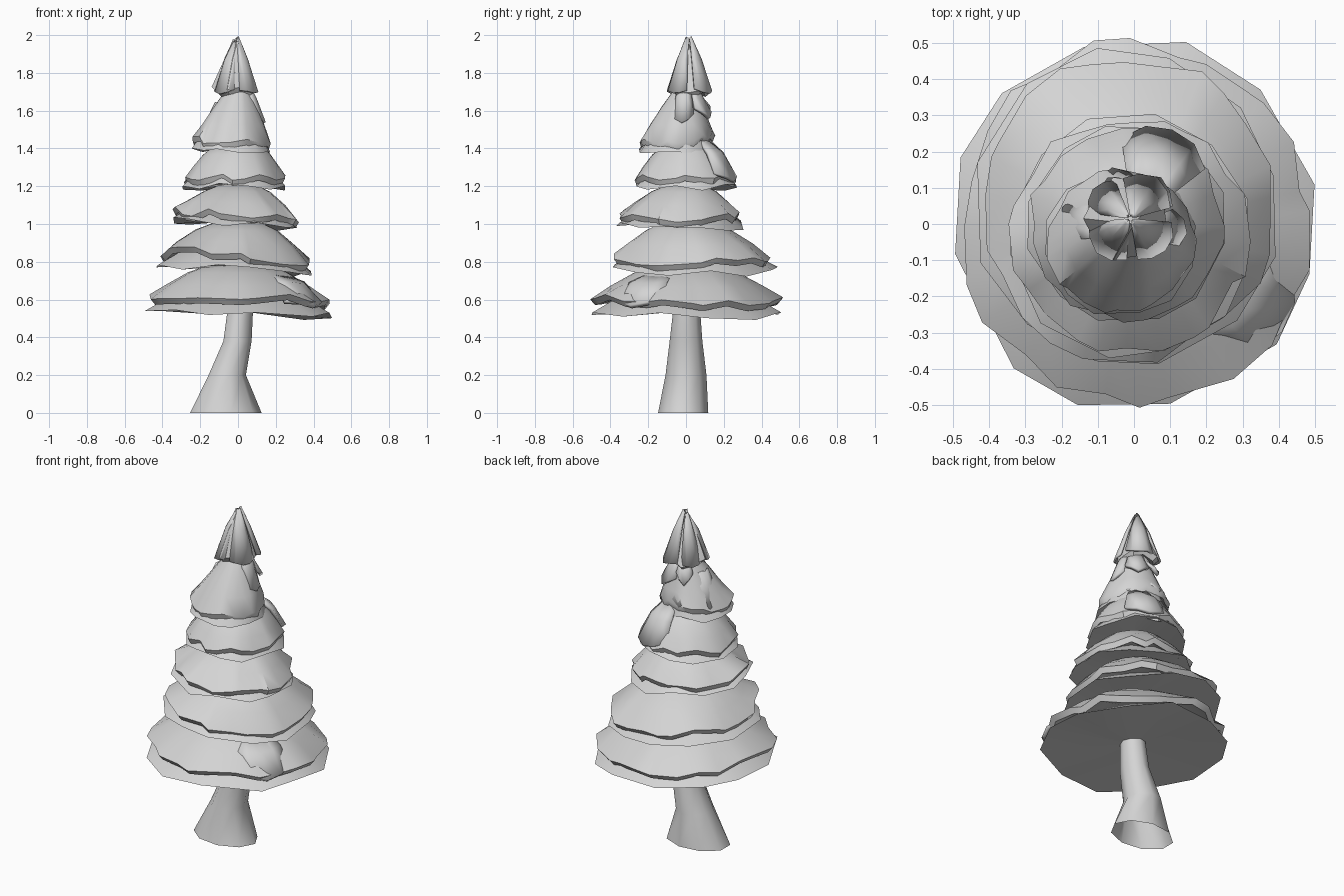
import bpy, bmesh, math, random
from math import sin, cos, tau, radians

cube = bpy.data.objects.get("Cube")
if cube:
    bpy.data.objects.remove(cube, do_unlink=True)

GREY = 0.66
mat = bpy.data.materials.new("plain grey")
mat.use_nodes = True
mat.diffuse_color = (GREY, GREY, GREY, 1)
mat.node_tree.nodes["Principled BSDF"].inputs["Base Color"].default_value = (GREY, GREY, GREY, 1)


def loft(name, rings, closed=True, first_cap=True, last_cap=True, angle=40):
    """Skin a list of equally long point rings into a shaded object."""
    bm = bmesh.new()
    loops = [[bm.verts.new(p) for p in ring] for ring in rings]
    n = len(loops[0])
    for a, b in zip(loops, loops[1:]):
        for i in range(n if closed else n - 1):
            j = (i + 1) % n
            bm.faces.new((a[i], a[j], b[j], b[i]))
    if first_cap:
        bm.faces.new(loops[0])
    if last_cap:
        bm.faces.new(loops[-1])
    bmesh.ops.recalc_face_normals(bm, faces=bm.faces)
    mesh = bpy.data.meshes.new(name)
    bm.to_mesh(mesh)
    bm.free()
    mesh.materials.append(mat)
    obj = bpy.data.objects.new(name, mesh)
    bpy.context.collection.objects.link(obj)
    bpy.ops.object.select_all(action="DESELECT")
    obj.select_set(True)
    bpy.context.view_layer.objects.active = obj
    bpy.ops.object.shade_smooth_by_angle(angle=radians(angle))
    return obj


def notch_height(a, notches):
    """Extra rim height where the snow edge is torn upward."""
    total = 0
    for centre, width, height in notches:
        d = abs((math.degrees(a) - centre + 180) % 360 - 180)
        total += height * max(0, 1 - d / width)
    return total


def skirt(name, t, rng):
    """Branch cone with an angular rim and a shallow hollow underside."""
    n = 12
    angles = [tau * (i + .5 + rng.uniform(-.2, .2)) / n for i in range(n)]
    reach = [rng.uniform(1, 1.06) for _ in angles]
    drop = [rng.uniform(-.022, .022) for _ in angles]
    top, rim, hollow = [], [], []
    for a, k, d in zip(angles, reach, drop):
        x, y = cos(a), sin(a)
        top.append((t["neck"] * x * .8, t["neck"] * y * .8, t["top"] - .03))
        rim.append((t["cx"] + t["rx"] * k * x, t["cy"] + t["ry"] * k * y,
                    t["base"] + d - t["tilt"] * x))
        hollow.append((.03 * x, .03 * y, t["base"] + .02))
    loft(name, [top, rim, hollow])


def snow(name, t, rng, notches):
    """Domed cap with a ragged thick lip, tucked in against the skirt."""
    n = 24
    angles = [tau * (i + rng.uniform(-.35, .35)) / n for i in range(n)]
    reach = [rng.uniform(.94, 1.03) for _ in angles]
    wave = [rng.uniform(-.025, .022) + notch_height(a, notches) for a in angles]
    rings = []
    for f in (0, .35, .7, 1):
        ring = []
        for a, k, w in zip(angles, reach, wave):
            k = 1 + (k - 1) * f
            w = w * f ** 4 - t["tilt"] * cos(a) * f * f
            rx = t["neck"] + (t["rx"] * k - t["neck"]) * f
            ry = t["neck"] + (t["ry"] * k - t["neck"]) * f
            ring.append((t["cx"] * f + rx * cos(a), t["cy"] * f + ry * sin(a),
                         t["top"] - (t["top"] - t["rim"]) * f ** t["bend"] + w))
        rings.append(ring)
    for inset, down in ((.95, .03), (.78, 0)):
        rings.append([(t["cx"] + (x - t["cx"]) * inset, t["cy"] + (y - t["cy"]) * inset, z - down)
                      for x, y, z in rings[3]])
    loft(name, rings)


def flap(name, start, end, profile, rng, thick=.02, centre=(0, 0), point=.03):
    """Slab of snow over an arc, with sunken sides and a pointed lower edge."""
    steps = 4
    rings = []
    for r, z in profile:
        lift = point if (r, z) == profile[-1] else 0
        ring = []
        for i in range(steps + 1):
            side = abs(2 * i / steps - 1)
            a = radians(start + (end - start) * i / steps)
            k = r * rng.uniform(.98, 1.03) * (1 - .1 * side * side) - lift * side * .4
            ring.append((centre[0] + k * cos(a), centre[1] + k * sin(a),
                         z + lift * side + rng.uniform(-.006, .006)))
        rings.append(ring)
    obj = loft(name, rings, closed=False, first_cap=False, last_cap=False)
    solid = obj.modifiers.new("thickness", "SOLIDIFY")
    solid.thickness = thick
    solid.offset = 0


# Leaning trunk with a flared foot, open underneath
trunk_rings = []
for cx, cy, rx, ry, z in ((-.07, -.015, .195, .135, 0), (-.06, 0, .102, .11, .2),
                          (-.005, 0, .077, .088, .38), (.015, .005, .067, .067, .6)):
    trunk_rings.append([(cx + rx * cos(tau * i / 9), cy + ry * sin(tau * i / 9), z)
                        for i in range(9)])
loft("trunk", trunk_rings, first_cap=False, angle=60)

# Five snowy tiers, lowest first
KEYS = ("cx", "cy", "rx", "ry", "base", "rim", "top", "neck", "tilt", "bend")
TIERS = (
    (0, 0, .485, .505, .52, .6, .785, .15, .01, 1.4),
    (-.02, .045, .41, .425, .76, .825, 1.01, .12, .026, 1.4),
    (-.01, -.03, .33, .33, .995, 1.05, 1.21, .09, .02, 1.4),
    (-.02, 0, .27, .265, 1.195, 1.245, 1.41, .13, 0, 1.3),
    (-.035, -.05, .205, .2, 1.395, 1.445, 1.71, .065, 0, 1.05),
)
NOTCHES = {0: ((295, 16, .03), (100, 15, .02)), 1: ((235, 35, .06),),
           4: ((75, 40, .04),)}
for index, values in enumerate(TIERS):
    tier = dict(zip(KEYS, values))
    rng = random.Random(index + 3)
    skirt(f"branches_{index + 1}", tier, rng)
    snow(f"snow_{index + 1}", tier, rng, NOTCHES.get(index, ()))

# Snow slabs lying close on the tiers
rng = random.Random(8)
flap("low_drape", -56, -16, ((.24, .735), (.4, .68), (.505, .56)), rng, .025)
flap("back_drape", 38, 98, ((.12, 1.44), (.2, 1.37), (.275, 1.23)), rng, .02)
for i, start in enumerate((10, 70, 125)):
    flap(f"middle_drape_{i + 1}", start, start + 58,
         ((.09, 1.64), (.135, 1.55), (.18, 1.44 + .02 * (i % 2))), rng,
         centre=(-.03, -.035), point=.05)
for i, (start, width) in enumerate(((-40, 60), (25, 70), (95, 50), (200, 45))):
    low = 1.53 + .03 * (i % 3)
    flap(f"upper_drape_{i + 1}", start, start + width,
         ((.06, 1.72), (.09, 1.66), (.14, low)), rng, point=.05)

# Folded tip: a cone wrapped in pointed leaves of uneven width
n = 10
tip = []
for f, z in ((.04, 1.97), (.5, 1.87), (1, 1.71), (.8, 1.685), (.3, 1.72)):
    ring = []
    for i in range(n):
        k = .12 * f * (1 if i % 2 else .9)
        a = tau * i / n
        ring.append((-.02 * f + k * cos(a), .015 * f + k * sin(a), z + .015 * f * (i % 3 - 1)))
    tip.append(ring)
loft("tip", tip)
for i, (start, width) in enumerate(((15, 85), (112, 60), (185, 80), (280, 75))):
    flap(f"tip_leaf_{i + 1}", start, start + width,
         ((.012, 1.985 - .012 * (i % 3)), (.064, 1.87), (.128, 1.69)),
         rng, .012, (-.01, .015), .02)
